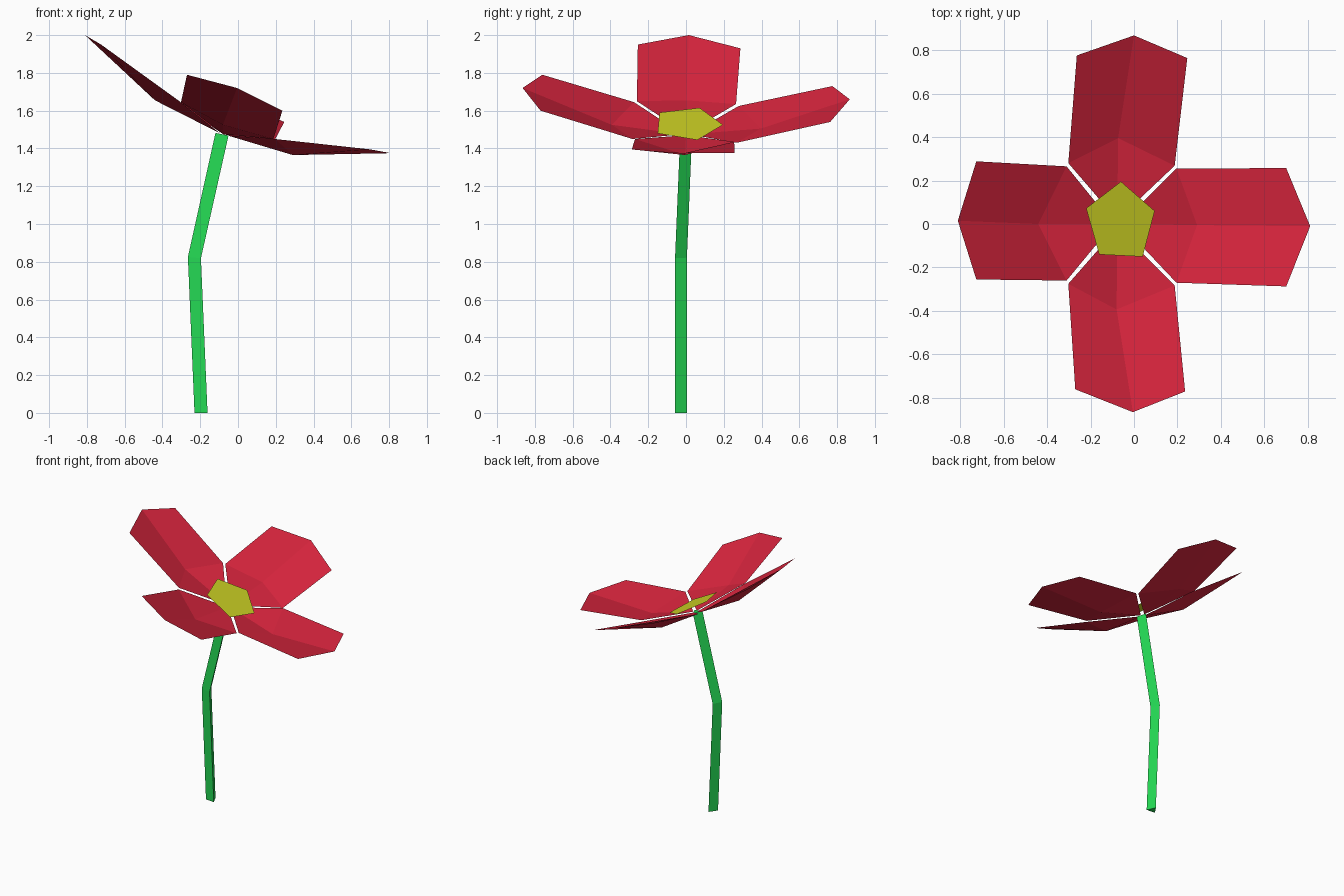
import bpy, bmesh, math
from mathutils import Vector

if "Cube" in bpy.data.objects:
    bpy.data.objects.remove(bpy.data.objects["Cube"])


def material(name, color):
    m = bpy.data.materials.new(name)
    m.diffuse_color = (*color, 1)
    m.use_nodes = True
    m.node_tree.nodes["Principled BSDF"].inputs["Base Color"].default_value = m.diffuse_color
    return m


RED = material("petal red", (0.70, 0.0185, 0.048))
GREEN = material("stem green", (0.0176, 0.69, 0.088))
YELLOW = material("centre yellow", (0.61, 0.64, 0.0176))


def build(name, points, faces, mat, face_up=False):
    bm = bmesh.new()
    vs = [bm.verts.new(p) for p in points]
    for f in faces:
        bm.faces.new([vs[i] for i in f])
    bm.normal_update()
    if face_up:
        for f in bm.faces:
            if f.normal.z < 0:
                f.normal_flip()
    else:
        bmesh.ops.recalc_face_normals(bm, faces=bm.faces)
    me = bpy.data.meshes.new(name)
    bm.to_mesh(me)
    bm.free()
    me.materials.append(mat)
    ob = bpy.data.objects.new(name, me)
    bpy.context.collection.objects.link(ob)
    return ob


# Petals: base, two shoulders, crease middle, two outer corners, tip
PETAL_FACES = [(0, 1, 3), (0, 3, 2), (1, 4, 6, 3), (3, 6, 5, 2)]
petals = {
    "petal_left": [(-0.095, 0, 1.48), (-0.31, 0.265, 1.635), (-0.31, -0.26, 1.65),
                   (-0.44, 0, 1.655), (-0.725, 0.288, 1.93), (-0.725, -0.255, 1.95),
                   (-0.81, 0.015, 2.0)],
    "petal_right": [(-0.06, 0, 1.47), (0.195, 0.255, 1.435), (0.195, -0.27, 1.45),
                    (0.29, -0.005, 1.365), (0.70, 0.257, 1.377), (0.70, -0.287, 1.395),
                    (0.81, -0.01, 1.375)],
    "petal_back": [(-0.077, 0.018, 1.475), (-0.302, 0.28, 1.625), (0.187, 0.268, 1.43),
                   (-0.073, 0.395, 1.505), (-0.263, 0.775, 1.73), (0.245, 0.763, 1.54),
                   (0, 0.867, 1.66)],
    "petal_front": [(-0.077, -0.018, 1.475), (-0.302, -0.275, 1.645), (0.187, -0.283, 1.45),
                    (-0.08, -0.393, 1.525), (-0.27, -0.76, 1.79), (0.235, -0.77, 1.60),
                    (-0.005, -0.865, 1.72)],
}
for name, pts in petals.items():
    build(name, pts, PETAL_FACES, RED, face_up=True)

# Flat five-sided flower centre, tilted with the petals
build("flower_centre",
      [(-0.06, 0.195, 1.525), (0.095, 0.06, 1.445), (0.04, -0.15, 1.48),
       (-0.16, -0.14, 1.59), (-0.22, 0.072, 1.615)],
      [(0, 1, 2, 3, 4)], YELLOW, face_up=True)

# Bent three-sided stem: centre of each ring and slant of the ring along x
rings = [((-0.194, -0.035, 0.0), 0.0), ((-0.229, -0.035, 0.822), -0.1),
         ((-0.083, -0.008, 1.475), -0.2)]
pts = []
for centre, slant in rings:
    for deg in (-35, 85, 205):
        x, y = 0.04 * math.cos(math.radians(deg)), 0.04 * math.sin(math.radians(deg))
        pts.append(Vector(centre) + Vector((x, y, slant * x)))
faces = [(0, 1, 2), (6, 7, 8)]
for r in (0, 3):
    for i in range(3):
        j = (i + 1) % 3
        faces.append((r + i, r + j, r + 3 + j, r + 3 + i))
build("stem", pts, faces, GREEN)
